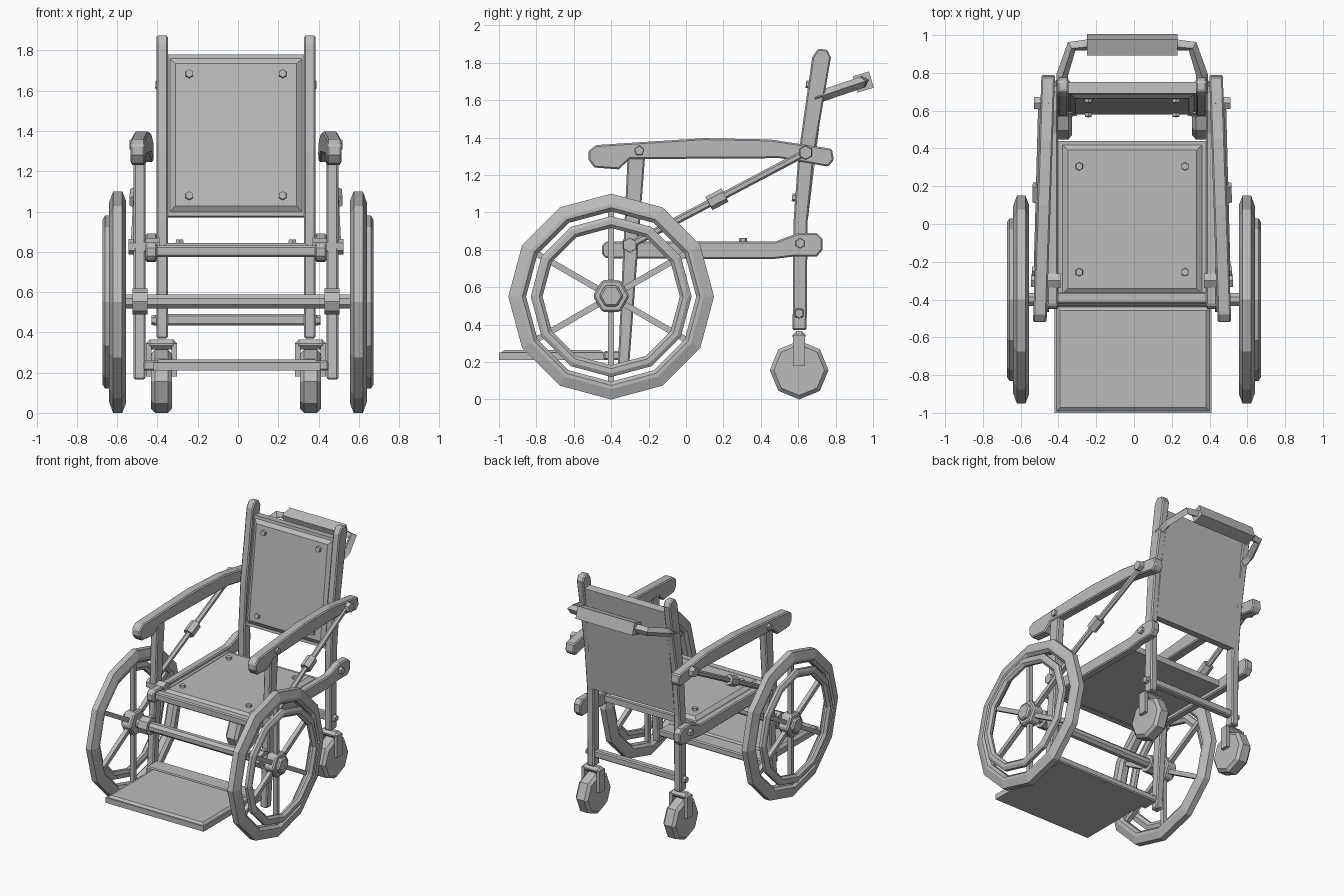
import bpy, bmesh, math
from mathutils import Vector, Matrix

cube = bpy.data.objects.get("Cube")
if cube:
    bpy.data.objects.remove(cube, do_unlink=True)

grey = bpy.data.materials.new("plain_grey")
grey.use_nodes = True
grey.diffuse_color = (0.5, 0.5, 0.5, 1)
grey.node_tree.nodes["Principled BSDF"].inputs["Base Color"].default_value = (0.5, 0.5, 0.5, 1)

MID = -0.01  # the frame sits slightly off the wheel centre
SIDES = (("left", 1), ("right", -1))


def finish(name, bm, bevel=0.0):
    bmesh.ops.recalc_face_normals(bm, faces=bm.faces)
    mesh = bpy.data.meshes.new(name)
    bm.to_mesh(mesh)
    bm.free()
    mesh.materials.append(grey)
    ob = bpy.data.objects.new(name, mesh)
    bpy.context.collection.objects.link(ob)
    if bevel:
        mod = ob.modifiers.new("chamfer", "BEVEL")
        mod.width, mod.segments, mod.limit_method = bevel, 1, "ANGLE"
        mod.angle_limit = math.radians(50)
    return ob


def plate(name, pts, x0, x1, side=1, slant=0.0, bevel=0.008):
    """Side profile (y, z) extruded across x."""
    bm = bmesh.new()
    loops = [[bm.verts.new((MID + side * (x + slant * y), y, z)) for y, z in pts] for x in (x0, x1)]
    for loop in loops:
        bm.faces.new(loop)
    n = len(pts)
    for i in range(n):
        j = (i + 1) % n
        bm.faces.new((loops[0][i], loops[0][j], loops[1][j], loops[1][i]))
    return finish(name, bm, bevel)


def box(name, x, y, z, side=1, bevel=0.008):
    pts = [(y[0], z[0]), (y[1], z[0]), (y[1], z[1]), (y[0], z[1])]
    return plate(name, pts, x[0], x[1], side, bevel=bevel)


def rod(name, a, b, r, n=6, r2=None, turn=0.0):
    a, b = Vector(a), Vector(b)
    d = b - a
    bm = bmesh.new()
    m = Matrix.Translation((a + b) / 2) @ d.to_track_quat("Z", "Y").to_matrix().to_4x4()
    bmesh.ops.create_cone(bm, cap_ends=True, segments=n, radius1=r, radius2=r2 or r,
                          depth=d.length, matrix=m @ Matrix.Rotation(turn, 4, "Z"))
    return finish(name, bm)


def ring(name, section, n, y, z, side):
    """Closed section of (x, radius) revolved round the x axis."""
    bm = bmesh.new()
    rows = []
    for k in range(n):
        t = 2 * math.pi * k / n
        rows.append([bm.verts.new((side * x, y + r * math.sin(t), z + r * math.cos(t))) for x, r in section])
    m = len(section)
    for k in range(n):
        p, q = rows[k], rows[(k + 1) % n]
        for i in range(m):
            j = (i + 1) % m
            bm.faces.new((p[i], p[j], q[j], q[i]))
    return finish(name, bm)


def panel(name, w, h, t, loc, tilt, rim=0.03, slope=0.04, rise=0.02):
    """Board with a raised, sloping-edged cushion and four bolts."""
    bm = bmesh.new()
    bmesh.ops.create_cube(bm, size=1, matrix=Matrix.Diagonal((w, h, t, 1)))
    top = max(bm.faces, key=lambda f: f.calc_center_median().z)
    bmesh.ops.inset_individual(bm, faces=[top], thickness=rim)
    bmesh.ops.inset_individual(bm, faces=[top], thickness=slope, depth=rise)
    ob = finish(name, bm)
    ob.location, ob.rotation_euler = loc, (tilt, 0, 0)
    return Matrix.Translation(loc) @ Matrix.Rotation(tilt, 4, "X")


def panel_bolts(name, m, dx, dy, z):
    for i, (sx, sy) in enumerate(((1, 1), (1, -1), (-1, 1), (-1, -1))):
        rod(f"{name}_bolt_{i}", m @ Vector((sx * dx, sy * dy, z - 0.02)),
            m @ Vector((sx * dx, sy * dy, z + 0.018)), 0.025, 6, 0.02)


# Boards
seat = panel("seat", 0.78, 0.83, 0.045, (MID, 0.025, 0.802), 0)
panel_bolts("seat", seat, 0.28, 0.28, 0.042)
back = panel("backrest", 0.70, 0.81, 0.06, (MID, 0.672, 1.375), math.radians(83))
panel_bolts("backrest", back, 0.232, 0.305, 0.05)
panel("footrest", 0.83, 0.57, 0.04, (-0.005, -0.715, 0.23), 0, 0.015, 0.025, 0.014)

# Cross members
rod("axle", (-0.58, -0.4, 0.553), (0.58, -0.4, 0.553), 0.037, 8, turn=math.pi / 8)
box("footrest_crossbar", (-0.46, 0.46), (-0.44, -0.31), (0.21, 0.26))
box("rear_crossbar", (-0.40, 0.40), (0.58, 0.63), (0.435, 0.49))
box("seat_front_crossbar", (-0.41, 0.41), (-0.42, -0.36), (0.775, 0.83))

ARM = [(-0.52, 1.28), (-0.49, 1.24), (-0.36, 1.23), (-0.30, 1.285), (0.5, 1.29), (0.76, 1.245), (0.79, 1.28),
       (0.78, 1.34), (0.45, 1.39), (0.1, 1.397), (-0.25, 1.375), (-0.48, 1.36), (-0.52, 1.33)]
RAIL = [(-0.45, 0.78), (-0.43, 0.755), (0.46, 0.75), (0.58, 0.765), (0.70, 0.765), (0.73, 0.80),
        (0.73, 0.86), (0.70, 0.89), (0.60, 0.89), (0.48, 0.845), (-0.43, 0.845), (-0.45, 0.82)]
POST = [(0.57, 0.37), (0.645, 0.37), (0.65, 0.95), (0.685, 1.3), (0.775, 1.83), (0.755, 1.87),
        (0.705, 1.875), (0.675, 1.83), (0.60, 1.3), (0.575, 0.95)]
LEG = [(-0.365, 0.165), (-0.305, 0.165), (-0.215, 1.35), (-0.31, 1.35)]
WHEEL = [(0.555, 0.50), (0.575, 0.55), (0.62, 0.55), (0.64, 0.495), (0.64, 0.475), (0.62, 0.455),
         (0.575, 0.455), (0.555, 0.475)]
RIM = [(0.625, 0.395), (0.637, 0.43), (0.66, 0.43), (0.672, 0.41), (0.672, 0.385), (0.655, 0.367), (0.635, 0.37)]
# Bolts: name, y, z, inner x, outer x, radius, sides
BOLTS = [("arm_rear", 0.64, 1.32, 0.44, 0.52, 0.042, 6), ("arm_front", -0.25, 1.33, 0.50, 0.53, 0.03, 5),
         ("leg", -0.30, 0.825, 0.38, 0.535, 0.045, 6), ("rail", 0.61, 0.835, 0.42, 0.47, 0.03, 6),
         ("post", 0.605, 0.46, 0.38, 0.42, 0.028, 6)]

for label, s in SIDES:
    def X(x):
        return MID + s * x

    # Frame
    plate(f"{label}_armrest", ARM, 0.435, 0.507, s, -0.034)
    plate(f"{label}_seat_rail", RAIL, 0.392, 0.45, s)
    plate(f"{label}_rear_post", POST, 0.338, 0.395, s)
    plate(f"{label}_front_leg", LEG, 0.45, 0.508, s)
    rod(f"{label}_axle_collar", (X(0.44), -0.4, 0.553), (X(0.515), -0.4, 0.553), 0.065, 8)
    box(f"{label}_axle_bracket", (0.455, 0.50), (-0.42, -0.30), (0.50, 0.61), s)
    for n, y, z, x0, x1, r, k in BOLTS:
        rod(f"{label}_{n}_bolt", (X(x0), y, z), (X(x1), y, z), r, k, r * 0.85)

    # Diagonal brace with its turnbuckle
    low, high = Vector((X(0.505), -0.30, 0.825)), Vector((X(0.48), 0.64, 1.32))
    rod(f"{label}_brace", low, high, 0.02)
    rod(f"{label}_brace_nut", low.lerp(high, 0.45), low.lerp(high, 0.54), 0.04)

    # Drive wheel
    ring(f"{label}_wheel", WHEEL, 12, -0.4, 0.55, s)
    ring(f"{label}_hand_rim", RIM, 12, -0.4, 0.55, s)
    for i in range(6):
        t = i * math.pi / 3
        tip = (s * 0.605, -0.4 + 0.47 * math.sin(t), 0.55 + 0.47 * math.cos(t))
        rod(f"{label}_spoke_{i}", (s * 0.605, -0.4, 0.55), tip, 0.023, 4, turn=math.pi / 4)
    for n, x0, x1, r in (("hub", 0.56, 0.645, 0.098), ("hub_nut", 0.62, 0.668, 0.065)):
        hexagon = [(-0.4 + r * math.cos(k * math.pi / 3), 0.553 + r * math.sin(k * math.pi / 3)) for k in range(6)]
        plate(f"{label}_{n}", hexagon, x0 - s * MID, x1 - s * MID, s, bevel=0.01)

    # Caster
    disc = [(0.605 + 0.157 * math.sin(k * math.pi / 4), 0.157 + 0.157 * math.cos(k * math.pi / 4)) for k in range(8)]
    plate(f"{label}_caster_wheel", disc, 0.318, 0.422, s, bevel=0.02)
    box(f"{label}_caster_crown", (0.293, 0.447), (0.57, 0.64), (0.315, 0.365), s, 0.02)
    for i, x in enumerate((0.293, 0.42)):
        box(f"{label}_caster_arm_{i}", (x, x + 0.027), (0.573, 0.637), (0.18, 0.345), s, 0.0)

    # Push handle arm
    path = [(0.37, 0.69, 1.61), (0.37, 0.79, 1.645), (0.32, 0.94, 1.695), (0.22, 0.95, 1.7)]
    curve = bpy.data.curves.new(f"{label}_handle_arm", "CURVE")
    curve.dimensions = "3D"
    curve.bevel_depth, curve.bevel_resolution, curve.use_fill_caps = 0.031, 0, True
    line = curve.splines.new("POLY")
    line.points.add(len(path) - 1)
    for p, (x, y, z) in zip(line.points, path):
        p.co = (X(x), y, z, 1)
    curve.materials.append(grey)
    line.use_smooth = False
    bpy.context.collection.objects.link(bpy.data.objects.new(f"{label}_handle_arm", curve))

# Push grip, tilted with the handle arms
rod("push_grip", (MID - 0.24, 0.948, 1.697), (MID + 0.24, 0.948, 1.697), 0.064, 4, turn=math.pi / 4 + 0.3)
